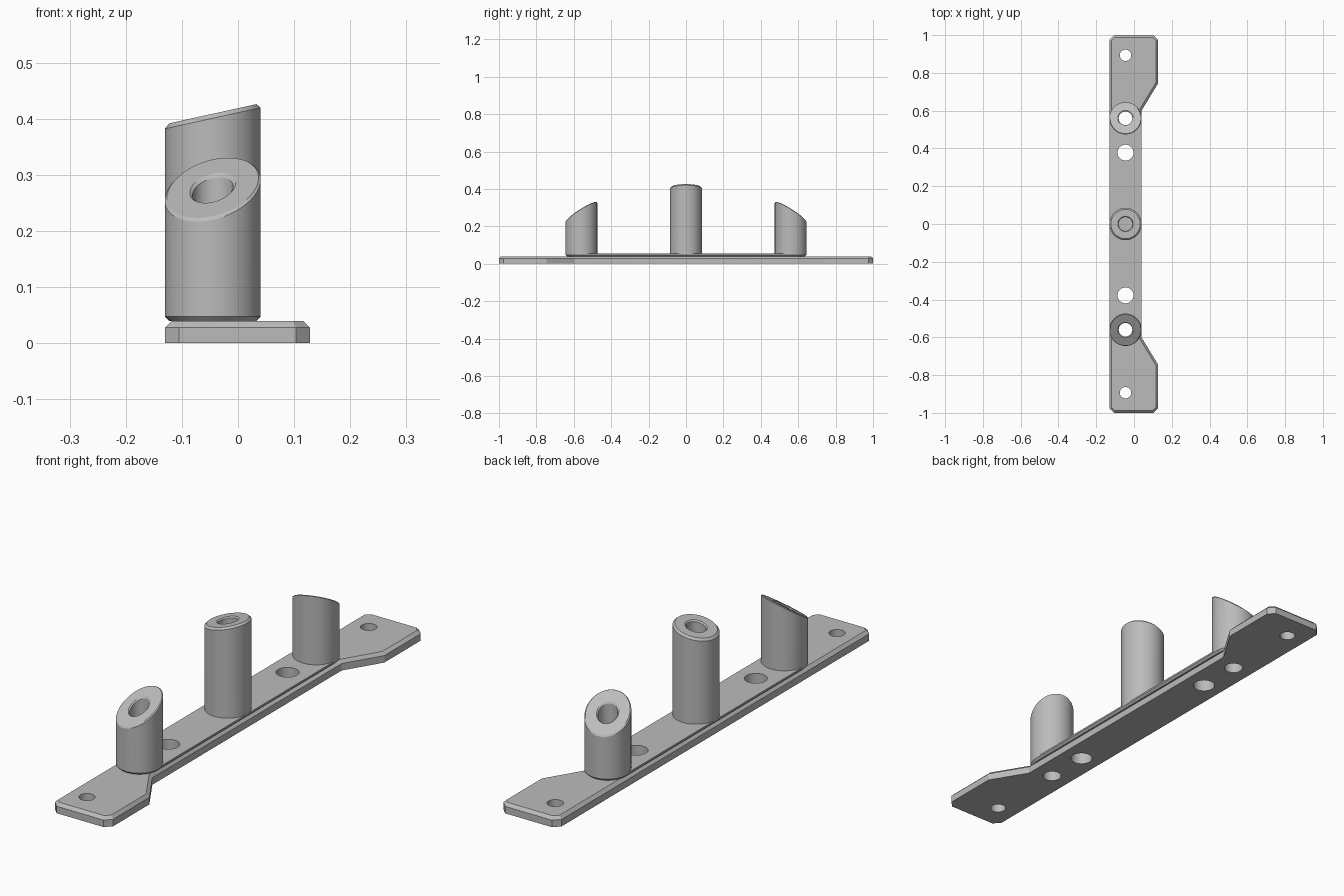
import bpy, bmesh
from math import sin, cos, pi

cube = bpy.data.objects.get("Cube")
if cube:
    bpy.data.objects.remove(cube)

AXIS_X = -0.045      # common line of posts and holes
R = 0.0855           # post radius, half the bar width
BORE = 0.036
POST_Y = 0.56
SEG = 64

grey = bpy.data.materials.new("plain_grey")
grey.use_nodes = True
COLOR = (0.5, 0.5, 0.5, 1)
grey.diffuse_color = COLOR
grey.node_tree.nodes["Principled BSDF"].inputs["Base Color"].default_value = COLOR


def make_object(name, bm):
    bmesh.ops.recalc_face_normals(bm, faces=bm.faces[:])
    mesh = bpy.data.meshes.new(name)
    bm.to_mesh(mesh)
    bm.free()
    mesh.materials.append(grey)
    obj = bpy.data.objects.new(name, mesh)
    bpy.context.collection.objects.link(obj)
    return obj


def activate(obj):
    bpy.ops.object.select_all(action='DESELECT')
    obj.select_set(True)
    bpy.context.view_layer.objects.active = obj


def smooth(obj):
    activate(obj)
    bpy.ops.object.shade_smooth_by_angle(angle=pi / 8)


def slab(name, outline, z0, z1, chamfer_z, chamfer):
    """Extrude an outline and chamfer the rim lying at chamfer_z."""
    bm = bmesh.new()
    face = bm.faces.new([bm.verts.new((x, y, z0)) for x, y in outline])
    ext = bmesh.ops.extrude_face_region(bm, geom=[face], use_keep_orig=True)
    for v in ext["geom"]:
        if isinstance(v, bmesh.types.BMVert):
            v.co.z = z1
    bmesh.ops.recalc_face_normals(bm, faces=bm.faces[:])
    rim = [e for e in bm.edges
           if all(abs(v.co.z - chamfer_z) < 1e-5 for v in e.verts)]
    bmesh.ops.bevel(bm, geom=rim, offset=chamfer, segments=1, affect='EDGES')
    return make_object(name, bm)


def drill(obj, holes):
    """Cut vertical round holes given as (y, radius)."""
    for y, radius in holes:
        bm = bmesh.new()
        bmesh.ops.create_cone(bm, cap_ends=True, segments=SEG, radius1=radius,
                              radius2=radius, depth=0.4)
        bmesh.ops.translate(bm, verts=bm.verts[:], vec=(AXIS_X, y, 0))
        cutter = make_object("hole_cutter", bm)
        cutter.hide_render = True
        mod = obj.modifiers.new("hole", 'BOOLEAN')
        mod.operation = 'DIFFERENCE'
        mod.solver = 'EXACT'
        mod.object = cutter
        activate(obj)
        bpy.ops.object.modifier_apply(modifier=mod.name)
        bpy.data.objects.remove(cutter)
    smooth(obj)


def post(name, y, height, slope_x, slope_y, chamfer):
    """Tube with a slanted, chamfered top."""
    base = 0.05
    # radius, height offset, whether the ring follows the slant
    profile = [(BORE, base, False), (R, base, False),
               (R, height - chamfer, True), (R - chamfer, height, True),
               (BORE + 0.005, height, True), (BORE, height - 0.005, True)]
    bm = bmesh.new()
    rings = []
    for r, z, slanted in profile:
        ring = []
        for i in range(SEG):
            dx, dy = r * cos(2 * pi * i / SEG), r * sin(2 * pi * i / SEG)
            lift = slope_x * dx + slope_y * dy if slanted else 0
            ring.append(bm.verts.new((AXIS_X + dx, y + dy, z + lift)))
        rings.append(ring)
    for a, b in zip(rings, rings[1:] + rings[:1]):
        for i in range(SEG):
            j = (i + 1) % SEG
            bm.faces.new((a[i], a[j], b[j], b[i]))
    smooth(make_object(name, bm))


# Base plate: narrow bar with a wider foot at each end
half = [(0.04, 0.6), (0.128, 0.745), (0.128, 0.975), (0.103, 1),
        (-0.105, 1), (-0.13, 0.975)]
plate_outline = half + [(x, -y) for x, y in reversed(half)]
plate = slab("base_plate", plate_outline, 0, 0.04, 0.04, 0.012)
bar_holes = [(s * y, r) for s in (-1, 1) for y, r in ((POST_Y, BORE), (0.378, 0.042))]
drill(plate, bar_holes + [(-0.893, 0.03), (0.893, 0.03)])

# Raised strip with rounded ends and an undercut lower rim
N = SEG // 2
strip_outline = [(AXIS_X + R * cos(pi * i / N + t), s * POST_Y + R * sin(pi * i / N + t))
                 for s, t in ((1, 0), (-1, pi)) for i in range(N + 1)]
strip = slab("raised_strip", strip_outline, 0.04, 0.055, 0.04, 0.008)
drill(strip, bar_holes)

# Posts: the outer pair slopes down towards the ends
post("middle_post", 0, 0.409, 0.22, 0, 0.008)
post("front_post", -POST_Y, 0.277, 0.22, 0.62, 0.004)
post("back_post", POST_Y, 0.277, 0.22, -0.62, 0.004)
